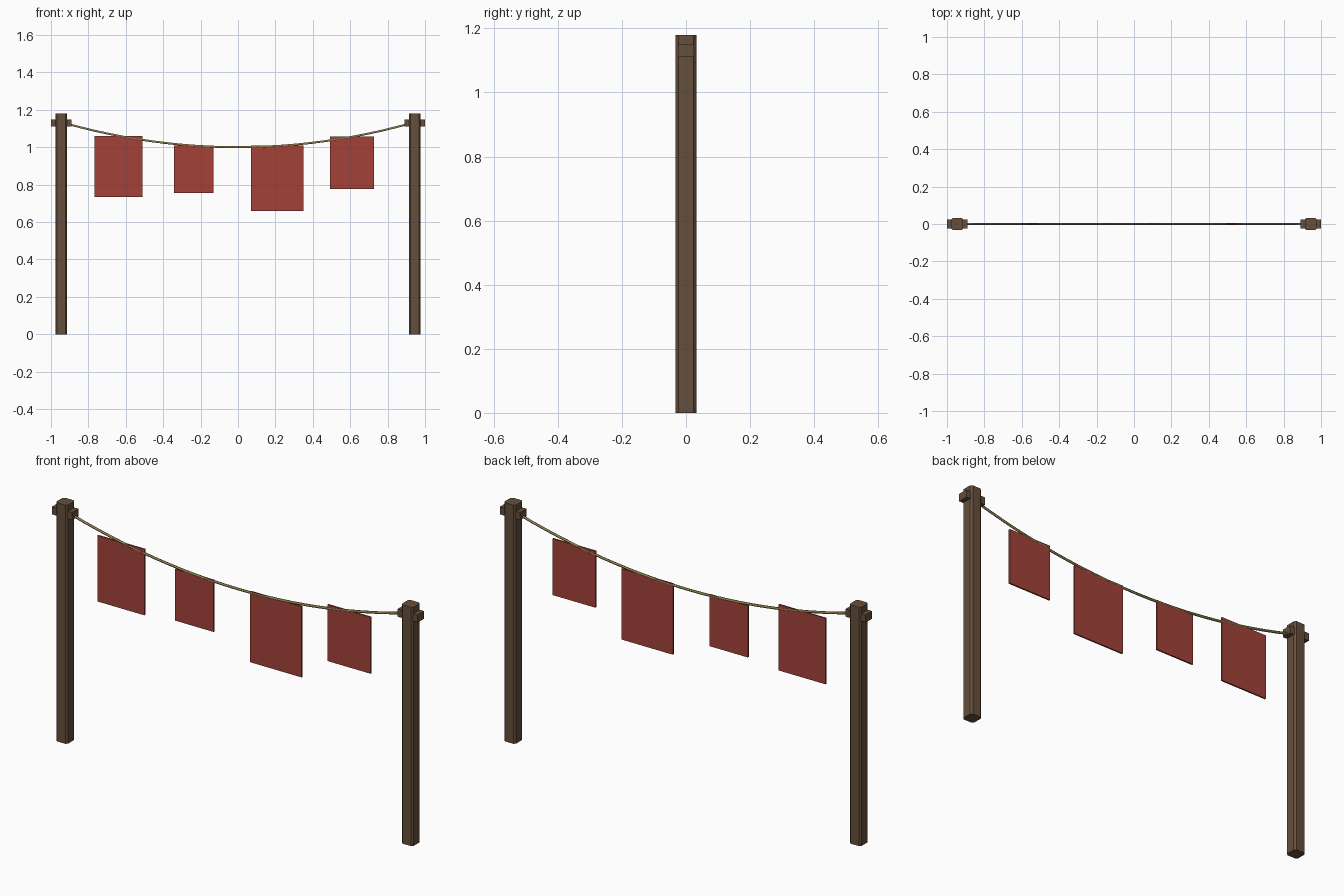
import bpy, bmesh

if "Cube" in bpy.data.objects:
    bpy.data.objects.remove(bpy.data.objects["Cube"])


def material(name, rgb):
    m = bpy.data.materials.new(name)
    m.diffuse_color = (*rgb, 1)
    m.use_nodes = True
    m.node_tree.nodes["Principled BSDF"].inputs["Base Color"].default_value = m.diffuse_color
    return m


wood = material("wood", (0.13, 0.08, 0.045))
cloth = material("red_cloth", (0.36, 0.055, 0.04))
hemp = material("rope", (0.27, 0.21, 0.08))


def box(name, lo, hi, mat, chamfer=0):
    """Box between two corners, optionally chamfered on its upright edges."""
    bm = bmesh.new()
    bmesh.ops.create_cube(bm, size=1)
    for v in bm.verts:
        for i in range(3):
            v.co[i] = lo[i] if v.co[i] < 0 else hi[i]
    if chamfer:
        upright = [e for e in bm.edges
                   if abs(e.verts[0].co.z - e.verts[1].co.z) > 0.1]
        bmesh.ops.bevel(bm, geom=upright, offset=chamfer, segments=1, affect='EDGES')
    me = bpy.data.meshes.new(name)
    bm.to_mesh(me)
    bm.free()
    me.materials.append(mat)
    ob = bpy.data.objects.new(name, me)
    bpy.context.collection.objects.link(ob)
    return ob


def rope_z(x):
    return 1.0 + 0.15 * x * x


# Posts with a cross peg near the top
for side, x in (("left", -0.945), ("right", 0.945)):
    box(f"{side}_post", (x - 0.032, -0.032, 0), (x + 0.032, 0.032, 1.18), wood, 0.009)
    box(f"{side}_peg", (x - 0.055, -0.025, 1.111), (x + 0.055, 0.025, 1.149), wood)

# Sagging rope
curve = bpy.data.curves.new("rope", 'CURVE')
curve.dimensions = '3D'
curve.bevel_depth = 0.006
curve.bevel_resolution = 1
curve.use_fill_caps = True
n = 24
spline = curve.splines.new('POLY')
spline.points.add(n)
for i, p in enumerate(spline.points):
    x = -0.92 + 1.84 * i / n
    p.co = (x, 0, rope_z(x), 1)
curve.materials.append(hemp)
bpy.context.collection.objects.link(bpy.data.objects.new("rope", curve))

# Hanging cloths: left, right, bottom, top
cloths = [(-0.767, -0.51, 0.735, 1.061), (-0.341, -0.131, 0.754, 1.009),
          (0.069, 0.351, 0.658, 1.008), (0.493, 0.728, 0.777, 1.056)]
for i, (x0, x1, z0, z1) in enumerate(cloths, 1):
    box(f"cloth_{i}", (x0, -0.004, z0), (x1, 0.004, z1), cloth)
